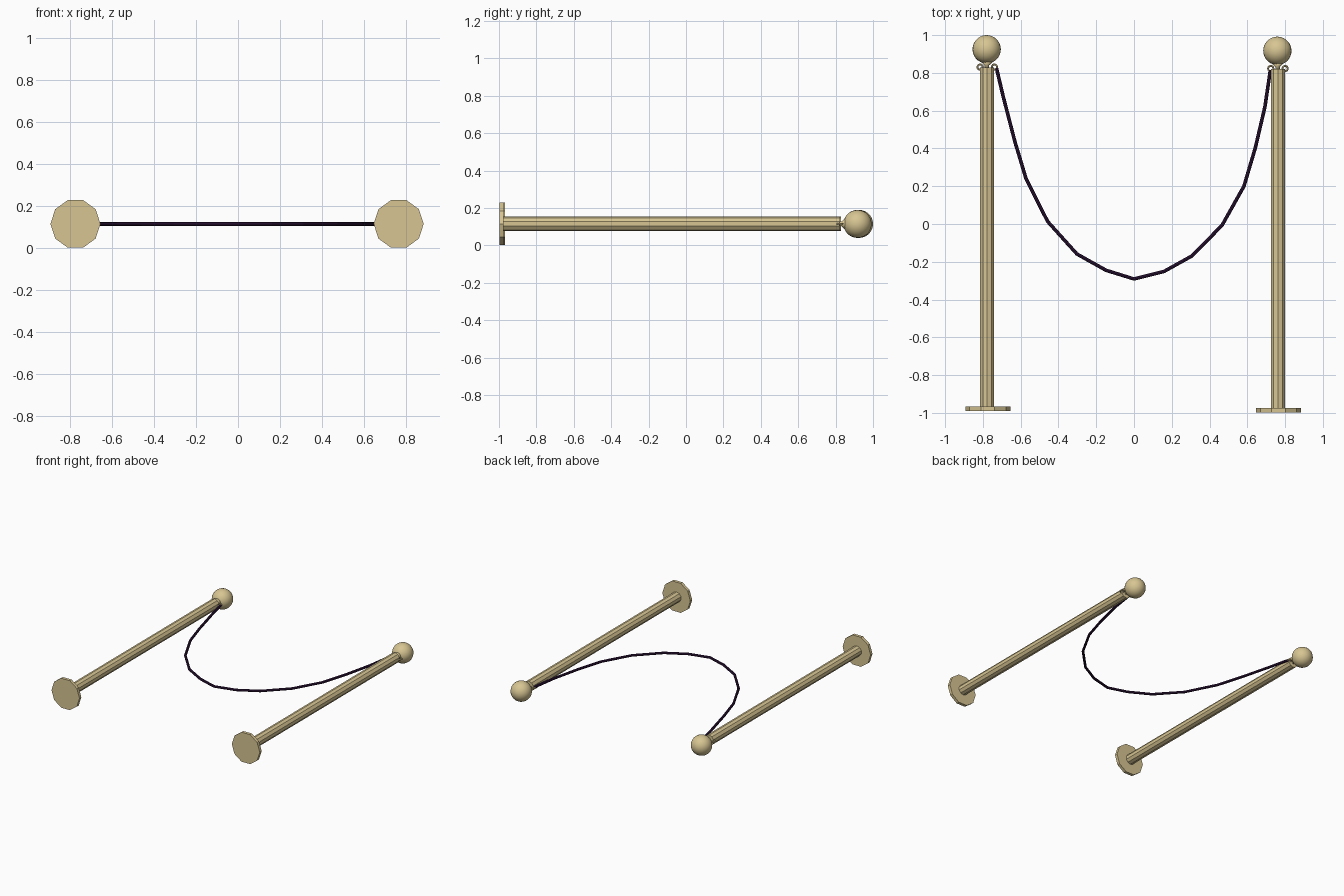
import bpy, bmesh, math
from mathutils import Vector, Matrix

if "Cube" in bpy.data.objects:
    bpy.data.objects.remove(bpy.data.objects["Cube"])

Z = 0.115  # height of the lying posts' axis


def material(name, rgb):
    m = bpy.data.materials.new(name)
    m.diffuse_color = (*rgb, 1)
    m.use_nodes = True
    m.node_tree.nodes["Principled BSDF"].inputs["Base Color"].default_value = m.diffuse_color
    return m


brass = material("brass", (0.68, 0.56, 0.29))
purple = material("purple_rope", (0.03, 0.008, 0.045))


def finish(name, bm, mat, smooth=False):
    bmesh.ops.recalc_face_normals(bm, faces=bm.faces)
    me = bpy.data.meshes.new(name)
    bm.to_mesh(me)
    bm.free()
    for p in me.polygons:
        p.use_smooth = smooth
    me.materials.append(mat)
    ob = bpy.data.objects.new(name, me)
    bpy.context.collection.objects.link(ob)
    return ob


def lathe(name, x, profile, sides, turn=0.0, smooth=False):
    """Revolve (radius, y) points about an axis parallel to y."""
    bm = bmesh.new()
    rings = []
    for r, y in profile:
        rings.append([bm.verts.new((x + r * math.cos(turn + math.tau * i / sides), y,
                                    Z + r * math.sin(turn + math.tau * i / sides)))
                      for i in range(sides)])
    for a, b in zip(rings, rings[1:]):
        for i in range(sides):
            j = (i + 1) % sides
            bm.faces.new((a[i], a[j], b[j], b[i]))
    bm.faces.new(rings[0])
    bm.faces.new(rings[-1])
    return finish(name, bm, mat=brass, smooth=smooth)


def post(side, x, y):
    # decagonal foot plate and pole
    lathe(side + "_base", x + 0.003, [(0.119, y - 0.99), (0.119, y - 0.967)], 10)
    lathe(side + "_pole", x, [(0.039, y - 0.967), (0.039, y + 0.828)], 10, math.radians(18))
    # tapering neck and ball finial
    lathe(side + "_neck", x - 0.002,
          [(0.012, y + 0.82), (0.012, y + 0.84), (0.036, y + 0.862)], 16, smooth=True)
    bm = bmesh.new()
    bmesh.ops.create_uvsphere(bm, u_segments=24, v_segments=14, radius=0.075,
                              matrix=Matrix.Translation((x - 0.003, y + 0.925, Z))
                              @ Matrix.Rotation(math.pi / 2, 4, 'X'))
    finish(side + "_ball", bm, brass, True)
    # rope eyes on both sides of the pole top
    for label, s in (("left", -1), ("right", 1)):
        bpy.ops.mesh.primitive_torus_add(location=(x + s * 0.038, y + 0.831, Z),
                                         major_radius=0.014, minor_radius=0.005,
                                         major_segments=14, minor_segments=6)
        ob = bpy.context.object
        ob.name = f"{side}_post_{label}_eye"
        ob.data.materials.append(brass)


post("left", -0.777, 0.0)
post("right", 0.762, -0.008)

# sagging rope, swept with an octagonal section
path = [(-0.728, 0.825), (-0.693, 0.677), (-0.63, 0.434), (-0.571, 0.238),
        (-0.457, 0.013), (-0.302, -0.159), (-0.148, -0.245), (0.0, -0.291),
        (0.159, -0.251), (0.307, -0.169), (0.466, -0.007), (0.582, 0.2),
        (0.642, 0.402), (0.693, 0.62), (0.722, 0.815)]
pts = [Vector((x, y, Z)) for x, y in path]
bm = bmesh.new()
rings, sides, rad = [], 8, 0.0095
for i, p in enumerate(pts):
    t = (pts[min(i + 1, len(pts) - 1)] - pts[max(i - 1, 0)]).normalized()
    n = Vector((-t.y, t.x, 0))
    rings.append([bm.verts.new(p + n * rad * math.cos(math.tau * k / sides)
                               + Vector((0, 0, rad * math.sin(math.tau * k / sides))))
                  for k in range(sides)])
for a, b in zip(rings, rings[1:]):
    for k in range(sides):
        j = (k + 1) % sides
        bm.faces.new((a[k], a[j], b[j], b[k]))
bm.faces.new(rings[0])
bm.faces.new(rings[-1])
finish("rope", bm, purple)
